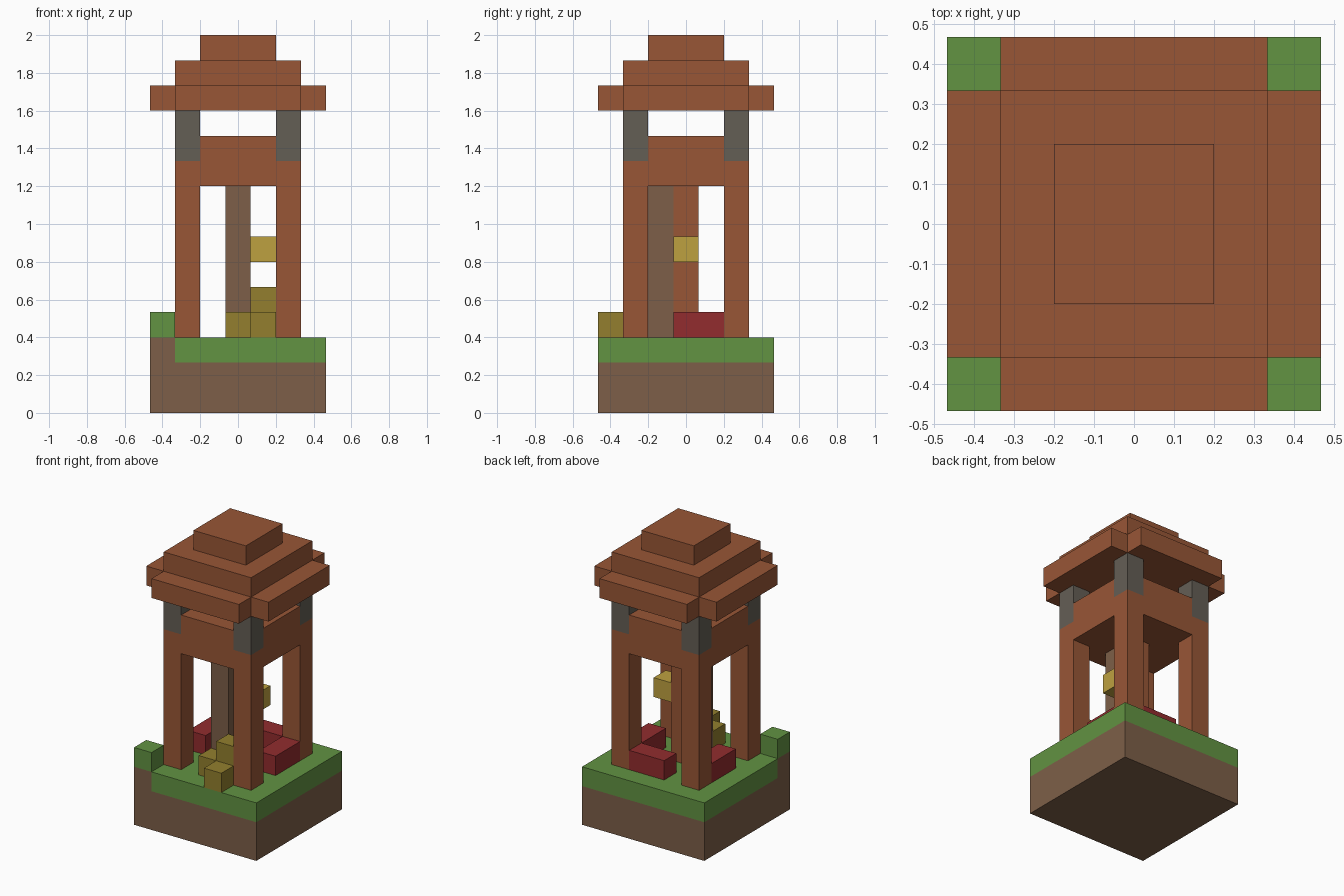
import bpy
import bmesh

cube = bpy.data.objects.get("Cube")
if cube:
    bpy.data.objects.remove(cube, do_unlink=True)

U = 2 / 15      # edge of one block
HALF = 3.5      # half the plot width in blocks


def material(name, rgb):
    """Flat material from an 8-bit sRGB colour."""
    lin = [((c / 255 + 0.055) / 1.055) ** 2.4 for c in rgb]
    m = bpy.data.materials.new(name)
    m.use_nodes = True
    m.diffuse_color = (*lin, 1)
    bsdf = m.node_tree.nodes["Principled BSDF"]
    bsdf.inputs["Base Color"].default_value = (*lin, 1)
    bsdf.inputs["Roughness"].default_value = 0.9
    return m


brick = material("brick", (152, 86, 54))
grass = material("grass", (98, 147, 66))
dirt = material("dirt", (125, 95, 72))
stone = material("stone", (100, 94, 85))
red = material("red", (146, 44, 46))
yellow = material("yellow", (190, 161, 64))
olive = material("olive", (147, 127, 46))


def blocks(name, mat, *boxes):
    """One object made of boxes, each given as low and high block corners."""
    bm = bmesh.new()
    for lo, hi in boxes:
        cube = bmesh.ops.create_cube(bm, size=1)
        for v in cube["verts"]:
            p = [b if c > 0 else a for c, a, b in zip(v.co, lo, hi)]
            v.co = ((p[0] - HALF) * U, (p[1] - HALF) * U, p[2] * U)
    mesh = bpy.data.meshes.new(name)
    bm.to_mesh(mesh)
    bm.free()
    mesh.materials.append(mat)
    obj = bpy.data.objects.new(name, mesh)
    bpy.context.scene.collection.objects.link(obj)
    return obj


def cross(margin, z0, z1):
    """Square layer with its four corner blocks left out."""
    a, b = margin, 7 - margin
    return [((a + 1, a, z0), (b - 1, b, z1)),
            ((a, a + 1, z0), (a + 1, b - 1, z1)),
            ((b - 1, a + 1, z0), (b, b - 1, z1))]


# Ground
blocks("soil", dirt, ((0, 0, 0), (7, 7, 2)), ((0, 0, 2), (1, 1, 3)))
blocks("lawn", grass, ((1, 0, 2), (7, 1, 3)), ((0, 1, 2), (7, 7, 3)))
blocks("grass_mound", grass, ((0, 0, 3), (1, 1, 4)))

# Corner posts with stone upper ends
for x, side in ((1, "right"), (5, "left")):
    for y, end in ((1, "front"), (5, "back")):
        blocks(f"{end}_{side}_post", brick, ((x, y, 3), (x + 1, y + 1, 9)))
        blocks(f"{end}_{side}_stone_cap", stone, ((x, y, 10), (x + 1, y + 1, 12)))

# Ceiling slab and the beams above it
blocks("ceiling", brick, ((1, 1, 9), (6, 6, 10)))
blocks("beams", brick, *cross(1, 10, 11))

# Stepped roof
blocks("roof_eaves", brick, *cross(0, 12, 13))
blocks("roof_middle", brick, ((1, 1, 13), (6, 6, 14)))
blocks("roof_top", brick, ((2, 2, 14), (5, 5, 15)))

# Central column
blocks("column_front", dirt, ((3, 2, 3), (4, 3, 9)))
blocks("column_back", brick, ((3, 3, 3), (4, 4, 9)))

# Benches
blocks("right_bench", red, ((1, 3, 3), (2, 5, 4)))
blocks("left_bench", red, ((5, 3, 3), (6, 5, 4)))
blocks("back_bench", red, ((3, 5, 3), (5, 6, 4)))

# Stacked crates and the hanging lamp
blocks("front_crate", olive, ((4, 0, 3), (5, 1, 4)))
blocks("side_crate", olive, ((3, 1, 3), (4, 2, 4)))
blocks("tall_crate", olive, ((4, 1, 3), (5, 2, 5)))
blocks("lamp", yellow, ((4, 3, 6), (5, 4, 7)))
